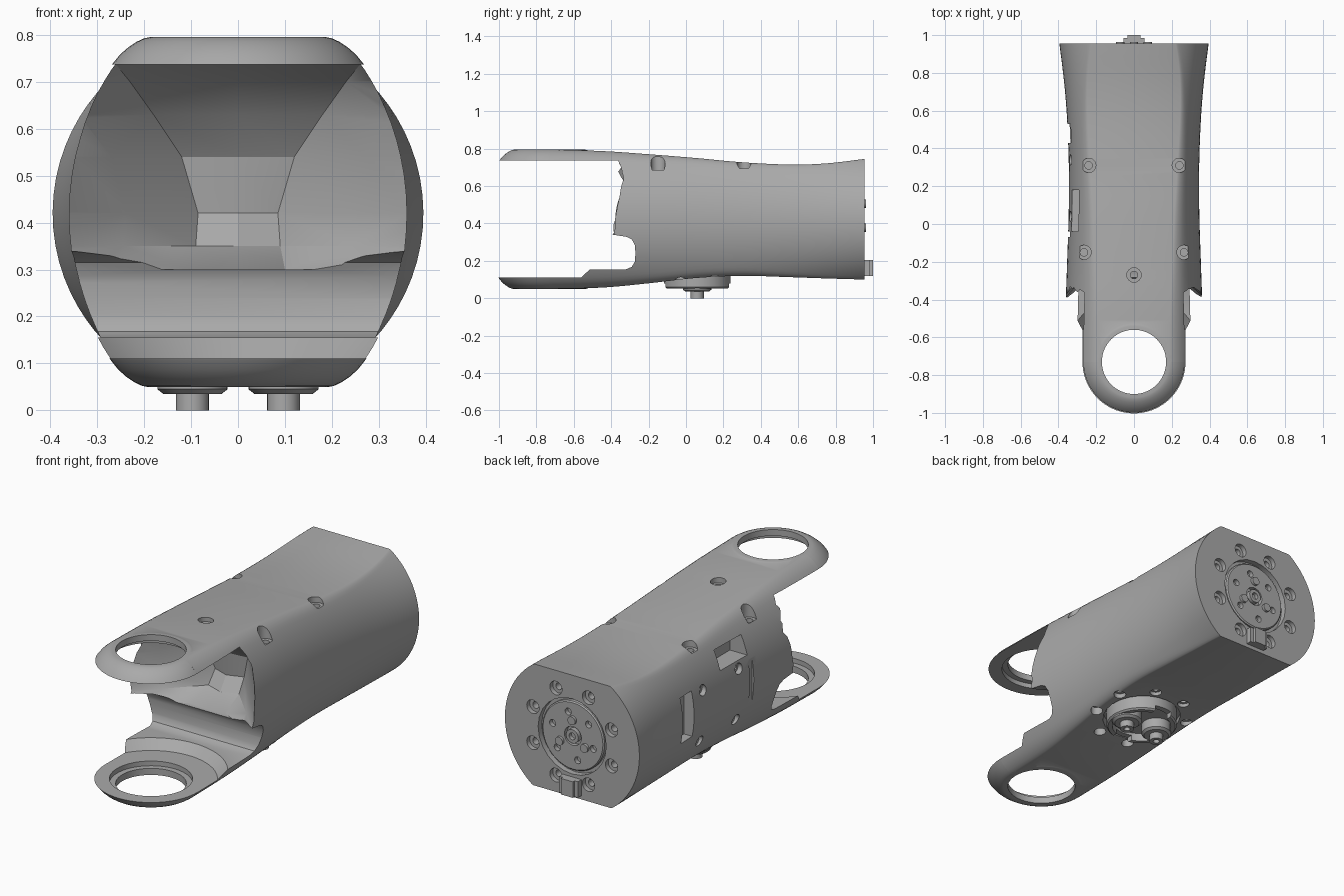
import bpy, bmesh, math
from mathutils import Matrix, Vector

if "Cube" in bpy.data.objects:
    bpy.data.objects.remove(bpy.data.objects["Cube"])

grey = bpy.data.materials.new("plain grey")
grey.use_nodes = True
grey.diffuse_color = (0.4, 0.4, 0.4, 1)
grey.node_tree.nodes["Principled BSDF"].inputs["Base Color"].default_value = (0.4, 0.4, 0.4, 1)

CENTRE, TIP_Y, BACK_Y = 0.42, -0.73, 0.955


def make(name, bm):
    bmesh.ops.recalc_face_normals(bm, faces=bm.faces)
    mesh = bpy.data.meshes.new(name)
    bm.to_mesh(mesh)
    bm.free()
    mesh.materials.append(grey)
    obj = bpy.data.objects.new(name, mesh)
    bpy.context.collection.objects.link(obj)
    return obj


def loft(name, rings):
    bm = bmesh.new()
    loops = [[bm.verts.new(p) for p in ring] for ring in rings]
    n = len(loops[0])
    for a, b in zip(loops, loops[1:]):
        for i in range(n):
            j = (i + 1) % n
            bm.faces.new((a[i], a[j], b[j], b[i]))
    bm.faces.new(loops[0])
    bm.faces.new(loops[-1])
    return make(name, bm)


def lathe(name, profile, at, axis="Z", n=40):
    """Solid turned from (radius, distance) pairs along an axis through a point."""
    turn = {"Z": Matrix(), "Y": Matrix.Rotation(-math.pi / 2, 4, "X"),
            "X": Matrix.Rotation(math.pi / 2, 4, "Y")}[axis]
    if axis == "Z":
        turn = Matrix.Identity(4)
    rings = [[Vector(at) + turn @ Vector((r * math.cos(2 * math.pi * i / n),
                                          r * math.sin(2 * math.pi * i / n), d))
              for i in range(n)] for r, d in profile]
    return loft(name, rings)


def box(name, lo, hi):
    (a, b, c), (d, e, f) = lo, hi
    return loft(name, [[(a, b, z), (d, b, z), (d, e, z), (a, e, z)] for z in (c, f)])


def boolean(target, tool, operation="DIFFERENCE"):
    tool.hide_render = True
    mod = target.modifiers.new("cut", "BOOLEAN")
    mod.operation, mod.solver, mod.object = operation, "EXACT", tool
    bpy.ops.object.select_all(action="DESELECT")
    bpy.context.view_layer.objects.active = target
    target.select_set(True)
    bpy.ops.object.modifier_apply(modifier=mod.name)
    bpy.data.objects.remove(tool)


def drill(target, at, axis, bore, depth, inner=0.0, extra=0.04, reach=0.2):
    """Counterbored hole: sign of reach is the open side, measured from the surface point."""
    s = 1 if reach > 0 else -1
    boolean(target, lathe("drill", [(bore, -s * depth), (bore, reach)], at, axis, 24))
    if inner:
        boolean(target, lathe("drill", [(inner, -s * (depth + extra)), (inner, reach)], at, axis, 20))


# Body stations: y, half width, top, bottom, ellipse half height, corner rounding
stations = [(-0.73, 0.365, 0.795, 0.05, 0.468, 0.05), (-0.45, 0.362, 0.787, 0.057, 0.465, 0.05),
            (-0.2, 0.354, 0.77, 0.08, 0.458, 0.04), (0.05, 0.346, 0.75, 0.108, 0.45, 0.035),
            (0.3, 0.345, 0.727, 0.12, 0.44, 0.03), (0.55, 0.354, 0.715, 0.113, 0.425, 0.02),
            (0.75, 0.37, 0.721, 0.106, 0.41, 0.012), (BACK_Y, 0.395, 0.745, 0.1, 0.395, 0.006)]


def smooth_stations(steps=5):
    out = []
    for i in range(len(stations) - 1):
        p = [stations[max(0, min(len(stations) - 1, i + k))] for k in (-1, 0, 1, 2)]
        for s in range(steps):
            t = s / steps
            out.append([b + 0.5 * t * (c - a + t * (2*a - 5*b + 4*c - d + t * (3*b - 3*c + d - a)))
                        for a, b, c, d in zip(*p)])
    return out + [stations[-1]]


def half_section(station, n=28):
    """Pairs of half width and height, from the bottom up."""
    y, w, top, bottom, h, r = station
    pairs = []
    for i in range(n + 1):
        z = (top + bottom) / 2 - (top - bottom) / 2 * math.cos(math.pi * i / n)
        gap = min(r, max(0, r - min(top - z, z - bottom)))
        x = w * math.sqrt(1 - ((z - CENTRE) / h) ** 2)
        pairs.append((x - 0.6 * (r - math.sqrt(r * r - gap * gap)), z))
    return pairs


rings = []
for st in smooth_stations():
    half = half_section(st)
    rings.append([(x, st[0], z) for x, z in half] + [(-x, st[0], z) for x, z in reversed(half)])
body = loft("link_body", rings)

# Rounded fork tips
tip = [(r * 0.998, z) for r, z in half_section(stations[0])]
boolean(body, lathe("tip", tip, (0, TIP_Y, 0), n=72), "UNION")

# Fork opening: bowl with a central ridge
layers = [(0.3, -0.48, 0.255, -0.33, 0.1, -0.25, -0.26), (0.35, -0.475, 0.245, -0.28, 0.09, -0.12, -0.15),
          (0.42, -0.475, 0.24, -0.25, 0.085, -0.07, -0.1), (0.54, -0.47, 0.27, -0.27, 0.12, -0.09, -0.1),
          (0.63, -0.43, 0.34, -0.36, 0.18, -0.17, -0.14), (0.7, -0.53, 0.36, -0.46, 0.23, -0.26, -0.2),
          (0.737, -0.6, 0.37, -0.53, 0.26, -0.36, -0.24)]
bowl = []
for z, y0, x1, y1, x2, y2, y3 in layers:
    side = [(0.5, -1.3), (0.45, y0), (x1, y1), (x2, y2)]
    bowl.append([(x, y, z) for x, y in side] + [(0, y3, z)] + [(-x, y, z) for x, y in reversed(side)])
boolean(body, loft("bowl", bowl))

# Round groove across the foot of the opening
groove = [(-1.3, 0.155), (-0.32, 0.155), (-0.29, 0.168), (-0.274, 0.195), (-0.27, 0.24),
          (-0.274, 0.285), (-0.29, 0.315), (-0.32, 0.329), (-0.38, 0.338), (-1.3, 0.34)]
boolean(body, loft("groove", [[(x, y, z) for y, z in groove] for x in (-0.6, 0.6)]))

# Clearance, eye holes and their inner lips
boolean(body, lathe("clearance", [(0.32, 0.11), (0.375, 0.16)], (0, TIP_Y, 0), n=64))
boolean(body, lathe("eye", [(0.17, -0.2), (0.17, 1)], (0, TIP_Y, 0), n=64))
boolean(body, lathe("eye_lip", [(0.2, 0.085), (0.2, 0.762)], (0, TIP_Y, 0), n=64))

# Top screw holes
for s in (-1, 1):
    drill(body, (s * 0.24, 0.31, 0.7), "Z", 0.038, 0.005, 0.02)
    drill(body, (s * 0.265, -0.15, 0.7), "Z", 0.038, 0.015, 0.02)
drill(body, (0, -0.27, 0.775), "Z", 0.038, 0.025, 0.02)

# Rear face: bolt circle and recessed hub
for i in range(8):
    a = math.pi * (i + 0.5) / 4
    drill(body, (0.25 * math.cos(a), BACK_Y, CENTRE + 0.25 * math.sin(a)), "Y", 0.036, 0.025, 0.018)
drill(body, (0, BACK_Y, CENTRE), "Y", 0.2, 0.03)
hub = lathe("rear_hub", [(0.182, -0.06), (0.182, -0.012), (0.176, -0.006)], (0, BACK_Y, CENTRE), "Y", 56)
for i in range(6):
    a = math.pi * i / 3 + 0.3
    drill(hub, (0.125 * math.cos(a), BACK_Y, CENTRE + 0.125 * math.sin(a)), "Y", 0.018, 0.04)
drill(hub, (0, BACK_Y, CENTRE), "Y", 0.05, 0.03)
smooth_parts = [body, hub]
boss = lathe("rear_boss", [(0.036, -0.05), (0.036, 0.0)], (0, BACK_Y, CENTRE), "Y", 28)
drill(boss, (0, BACK_Y, CENTRE), "Y", 0.018, 0.02)
smooth_parts.append(boss)
for i in range(3):
    a = 2 * math.pi * i / 3 + math.pi / 2
    smooth_parts.append(lathe("hub_pin", [(0.022, -0.05), (0.022, 0.008)],
                              (0.085 * math.cos(a), BACK_Y, CENTRE + 0.085 * math.sin(a)), "Y", 20))

# Rear key tab
box("key_tab", (-0.055, BACK_Y - 0.03, 0.12), (0.055, 0.985, 0.205))
box("key_tab_end", (-0.035, BACK_Y, 0.12), (0.035, 1.0, 0.205))

# Side hatch on the right: window, slot, seam and four screws
boolean(body, box("window", (-0.6, -0.04, 0.56), (-0.23, 0.18, 0.66)))
boolean(body, box("slot", (-0.6, 0.43, 0.31), (-0.29, 0.53, 0.55)))
boolean(body, box("seam", (-0.6, -0.07, 0.3), (-0.338, -0.04, 0.54)))
for y in (0.04, 0.34):
    for z, x in ((0.245, -0.317), (0.52, -0.336)):
        drill(body, (x, y, z), "X", 0.028, 0.022, 0.014, 0.03, -0.2)

# Underside socket and its bolt circle
PY = 0.06
for i in range(8):
    a = math.pi * (i + 0.5) / 4
    drill(body, (0.238 * math.cos(a), PY + 0.238 * math.sin(a), 0.113), "Z", 0.03, 0.025, 0.016, 0.03, -0.2)
drill(body, (0, PY, 0.11), "Z", 0.196, 0.03, reach=-0.2)
socket = lathe("underside_socket", [(0.178, 0.15), (0.178, 0.06), (0.17, 0.052)], (0, PY, 0), n=56)
boolean(socket, lathe("hollow", [(0.148, 0.095), (0.148, 0)], (0, PY, 0), n=48))
for s in (-1, 1):
    boolean(socket, box("gap", (-0.05, PY + s * 0.16 - 0.05, 0), (0.05, PY + s * 0.16 + 0.05, 0.08)))
smooth_parts.append(socket)
for s, side in ((-1, "right"), (1, "left")):
    at = (s * 0.097, PY, 0)
    smooth_parts.append(lathe(side + "_peg_flange", [(0.075, 0.12), (0.075, 0.045), (0.062, 0.035)], at, n=32))
    peg = lathe(side + "_peg", [(0.035, 0.1), (0.035, 0)], at, n=28)
    drill(peg, at, "Z", 0.016, 0.03, reach=-0.1)
    smooth_parts.append(peg)

# Smooth shading with crisp edges
bpy.ops.object.select_all(action="DESELECT")
for part in smooth_parts:
    part.select_set(True)
bpy.context.view_layer.objects.active = body
bpy.ops.object.shade_smooth_by_angle(angle=math.radians(28))
